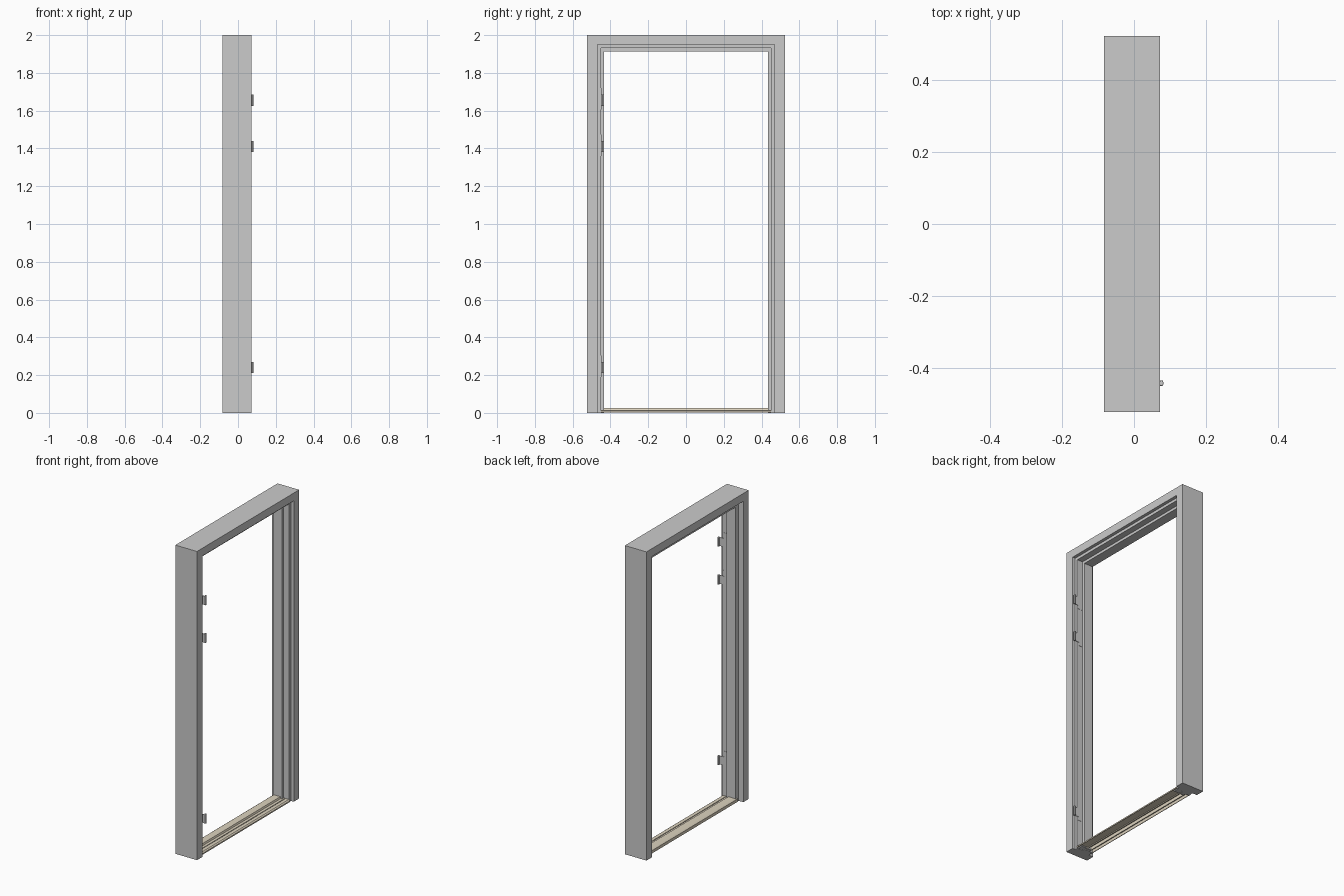
import bpy, bmesh, math

if "Cube" in bpy.data.objects:
    bpy.data.objects.remove(bpy.data.objects["Cube"])

HALF_W, HEIGHT = 0.523, 2.0
X_BACK, X_FACE = -0.083, 0.072


def material(name, rgb):
    m = bpy.data.materials.new(name)
    m.diffuse_color = (*rgb, 1)
    m.use_nodes = True
    m.node_tree.nodes["Principled BSDF"].inputs["Base Color"].default_value = m.diffuse_color
    return m


def loft(name, rings, mat=None):
    """Skin a row of matching closed rings and cap both ends."""
    bm = bmesh.new()
    rows = [[bm.verts.new(p) for p in ring] for ring in rings]
    n = len(rows[0])
    for a, b in zip(rows, rows[1:]):
        for i in range(n):
            j = (i + 1) % n
            bm.faces.new((a[i], a[j], b[j], b[i]))
    bm.faces.new(rows[0])
    bm.faces.new(rows[-1])
    bmesh.ops.recalc_face_normals(bm, faces=bm.faces)
    me = bpy.data.meshes.new(name)
    bm.to_mesh(me)
    bm.free()
    ob = bpy.data.objects.new(name, me)
    bpy.context.collection.objects.link(ob)
    if mat:
        me.materials.append(mat)
    return ob


def box(name, x, y, z, mat=None):
    ring = lambda zz: [(x[0], y[0], zz), (x[1], y[0], zz), (x[1], y[1], zz), (x[0], y[1], zz)]
    return loft(name, [ring(z[0]), ring(z[1])], mat)


# Frame: rebated section (x, inset from outside) swept up, across and down with mitres
section = [(X_BACK, 0), (X_FACE, 0), (X_FACE, 0.055), (0.052, 0.055), (0.052, 0.073),
           (0.012, 0.073), (0.012, 0.090), (-0.050, 0.090), (-0.050, 0.055), (X_BACK, 0.055)]
TOP_TRIM = 0.004  # the header is slightly slimmer than the jambs


def station(side, top):
    return [(x, side * (HALF_W - d), HEIGHT - max(d - TOP_TRIM, 0) if top else 0) for x, d in section]


loft("door_frame", [station(-1, False), station(-1, True), station(1, True), station(1, False)])

# Threshold: hollow stepped extrusion, open underneath
beige = material("threshold_beige", (0.72, 0.65, 0.52))
sill = [(-0.055, 0.002), (-0.055, 0.021), (-0.046, 0.027), (0.000, 0.027), (0.004, 0.016),
        (0.022, 0.016), (0.022, 0.012), (0.027, 0.012), (0.027, 0.016), (0.050, 0.016),
        (0.058, 0.010), (0.058, 0.002), (0.054, 0.002), (0.054, 0.008), (0.004, 0.008),
        (0.004, 0.002), (0.000, 0.002), (0.000, 0.022), (-0.025, 0.022), (-0.025, 0.002),
        (-0.029, 0.002), (-0.029, 0.022), (-0.051, 0.020), (-0.051, 0.002)]
loft("threshold", [[(x, y, z) for x, z in sill] for y in (-0.45, 0.45)], beige)

# Threshold end brackets, seen from below
for side, label in ((-1, "hinge_side"), (1, "lock_side")):
    ys = sorted((side * 0.415, side * 0.45))
    box(f"bracket_{label}_outer", (0.008, 0.045), ys, (0.001, 0.008))
    box(f"bracket_{label}_inner", (-0.022, -0.003), ys, (0.001, 0.018))

# Hinges: hexagonal knuckle, leaf and rebate plate
for k, zc in enumerate((0.24, 1.41, 1.655), 1):
    cy, cx = -0.443, 0.0765

    def hexagon(z, s=1.0):
        return [(cx + s * 0.0065 * math.cos(a), cy + s * 0.009 * math.sin(a), z)
                for a in (math.pi / 3 * i for i in range(6))]

    loft(f"hinge_knuckle_{k}", [hexagon(zc - 0.030, 0.85), hexagon(zc - 0.028),
                                hexagon(zc + 0.028), hexagon(zc + 0.030, 0.85)])
    box(f"hinge_leaf_{k}", (0.040, 0.074), (-0.4495, -0.4470), (zc - 0.028, zc + 0.028))
    box(f"hinge_plate_{k}", (0.018, 0.048), (-0.451, -0.4485), (zc - 0.05, zc + 0.065))
